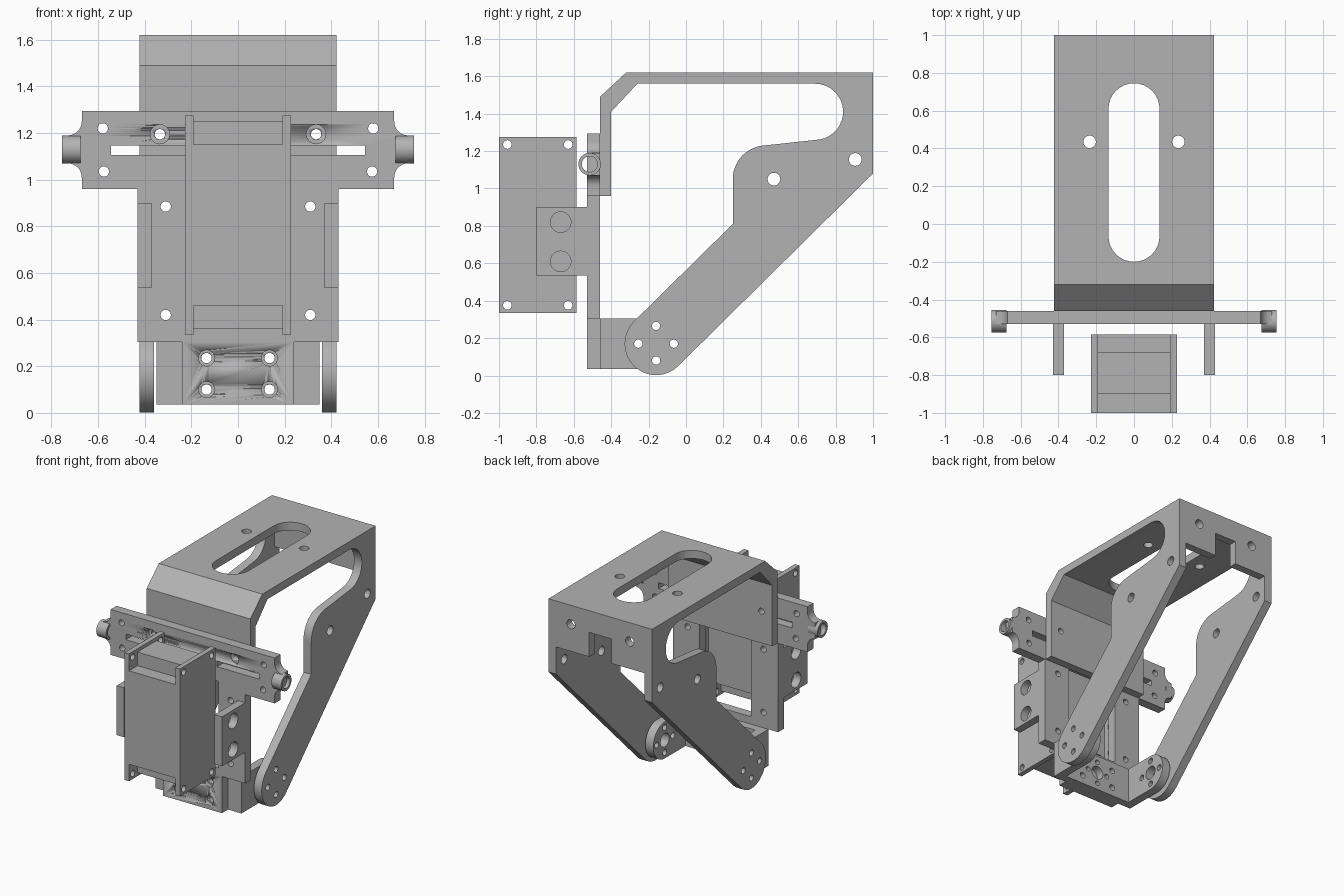
import bpy, bmesh
from math import cos, sin, radians
from mathutils import Matrix

cube = bpy.data.objects.get("Cube")
if cube:
    bpy.data.objects.remove(cube, do_unlink=True)

grey = bpy.data.materials.new("plain grey")
grey.use_nodes = True
grey.diffuse_color = (0.45, 0.45, 0.45, 1)
grey.node_tree.nodes["Principled BSDF"].inputs["Base Color"].default_value = (0.45, 0.45, 0.45, 1)

# Sketch plane for each extrusion axis
FRAMES = {
    "x": Matrix(((0, 0, 1), (1, 0, 0), (0, 1, 0))).to_4x4(),
    "y": Matrix(((1, 0, 0), (0, 0, -1), (0, 1, 0))).to_4x4(),
    "z": Matrix.Identity(4),
}


def arc(cx, cy, r, start, end, n=16):
    angles = [radians(start + (end - start) * i / n) for i in range(n + 1)]
    return [(cx + r * cos(a), cy + r * sin(a)) for a in angles]


def circle(cx, cy, r, n=32):
    return arc(cx, cy, r, 0, 360, n)[:-1]


def rect(u0, u1, v0, v1):
    return [(u0, v0), (u1, v0), (u1, v1), (u0, v1)]


def plate(name, axis, low, high, outline, holes=()):
    """Flat outline with holes, extruded from low to high along an axis."""
    curve = bpy.data.curves.new(name, "CURVE")
    curve.dimensions = "2D"
    curve.fill_mode = "BOTH"
    curve.extrude = (high - low) / 2
    for loop in [outline, *holes]:
        spline = curve.splines.new("POLY")
        spline.points.add(len(loop) - 1)
        for point, (u, v) in zip(spline.points, loop):
            point.co = (u, v, 0, 1)
        spline.use_cyclic_u = True
    obj = bpy.data.objects.new(name, curve)
    bpy.context.collection.objects.link(obj)
    bpy.ops.object.select_all(action="DESELECT")
    obj.select_set(True)
    bpy.context.view_layer.objects.active = obj
    bpy.ops.object.convert(target="MESH")
    obj = bpy.context.view_layer.objects.active
    mesh = obj.data
    middle = (low + high) / 2
    shift = Matrix.Translation((0, 0, -middle if axis == "y" else middle))
    mesh.transform(FRAMES[axis] @ shift)
    bm = bmesh.new()
    bm.from_mesh(mesh)
    bmesh.ops.remove_doubles(bm, verts=bm.verts, dist=0.0001)
    bmesh.ops.recalc_face_normals(bm, faces=bm.faces)
    bm.to_mesh(mesh)
    bm.free()
    mesh.materials.clear()
    mesh.materials.append(grey)
    bpy.ops.object.shade_smooth_by_angle(angle=radians(30))
    return obj


def box(name, x0, x1, y0, y1, z0, z1):
    return plate(name, "z", z0, z1, rect(x0, x1, y0, y1))


def counterbore(obj, spots, y0, y1, r):
    """Sink wide shallow recesses into the front face."""
    for x, z in spots:
        cutter = plate("recess_cutter", "y", y0, y1, circle(x, z, r))
        cutter.hide_render = True
        cut = obj.modifiers.new("recess", "BOOLEAN")
        cut.operation = "DIFFERENCE"
        cut.solver = "EXACT"
        cut.object = cutter
        bpy.context.view_layer.objects.active = obj
        bpy.ops.object.modifier_apply(modifier=cut.name)
        bpy.data.objects.remove(cutter, do_unlink=True)


def both(u, v):
    return [(-u, v), (u, v)]


# Hole patterns shared by several parts
base_screws = both(0.135, 0.10) + both(0.135, 0.235)
upper_screws = both(0.335, 1.195)
horn_screws = [(-0.16, 0.265), (-0.16, 0.08), (-0.255, 0.17), (-0.065, 0.17)]

# Leg: arms on both sides, with the open window above
arm = [(-0.46, 0.96), (-0.40, 0.96), (-0.40, 1.41), (-0.26, 1.56)]
arm += arc(0.69, 1.41, 0.15, 90, -82)
arm += arc(0.43, 1.05, 0.18, 97, 180)
arm += [(0.25, 0.81)]
arm += arc(-0.16, 0.17, 0.168, 135, 315, 28)
arm += [(1, 1.08), (1, 1.62), (-0.32, 1.62), (-0.46, 1.49)]
arm_holes = [circle(0.47, 1.05, 0.034), circle(0.905, 1.155, 0.034)]
arm_holes += [circle(u, v, 0.022) for u, v in horn_screws]

# Rounded ear that carries the joint
ear = [(-0.40, 0.305), (-0.40, 0.035)] + arc(-0.16, 0.17, 0.135, -90, 90, 24)
ear_holes = [circle(u, v, 0.022) for u, v in horn_screws] + [circle(-0.16, 0.17, 0.05)]

for side, s in (("left", 1), ("right", -1)):
    def span(a, b):
        return sorted((s * a, s * b))

    plate(side + "_arm", "x", *span(0.36, 0.423), arm, arm_holes)
    plate(side + "_joint_ear", "x", *span(0.285, 0.35), ear, ear_holes)
    plate(side + "_clamp_tab", "x", *span(0.37, 0.43), rect(-0.80, -0.53, 0.535, 0.90),
          [circle(-0.67, 0.82, 0.055), circle(-0.67, 0.61, 0.055)])
    plate(side + "_pivot_tube", "x", *span(0.675, 0.755),
          circle(-0.515, 1.13, 0.06), [circle(-0.515, 1.13, 0.042)])
    plate(side + "_motor_flange", "x", *span(0.19, 0.227), rect(-1, -0.585, 0.335, 1.275),
          [circle(y, z, 0.023) for y in (-0.955, -0.63) for z in (0.375, 1.235)])

# Leg: cross plates between the arms
slot = arc(0, 0.61, 0.135, 0, 180) + arc(0, -0.065, 0.135, 180, 360)
plate("top_plate", "z", 1.56, 1.62, rect(-0.36, 0.36, -0.26, 1),
      [slot] + [circle(u, v, 0.033) for u, v in both(0.235, 0.435)])
plate("sloped_plate", "x", -0.36, 0.36,
      [(-0.46, 1.41), (-0.40, 1.41), (-0.26, 1.56), (-0.26, 1.62), (-0.32, 1.62), (-0.46, 1.49)])
plate("front_plate", "y", -0.46, -0.40, rect(-0.36, 0.36, 0.96, 1.41),
      [circle(u, v, 0.022) for u, v in upper_screws])
back = [(-0.36, 1.56), (-0.36, 1.28), (-0.09, 1.28), (-0.09, 1.46),
        (0.09, 1.46), (0.09, 1.28), (0.36, 1.28), (0.36, 1.56)]
plate("back_plate", "y", 0.94, 1, back, [circle(u, v, 0.034) for u, v in both(0.24, 1.48)])

# Mounting plate: half outline mirrored, with flared wing ends
half = [(0.24, 0.035), (0.24, 0.305), (0.43, 0.305), (0.43, 0.96), (0.67, 0.96)]
half += arc(0.73, 1.01, 0.06, 180, 90, 10)
half += arc(0.73, 1.25, 0.06, 270, 180, 10)
half += [(0.67, 1.295)]
outline = half + [(-x, z) for x, z in reversed(half)]
small = base_screws + upper_screws + both(0.58, 1.22) + both(0.575, 1.035)
small += both(0.31, 0.885) + both(0.31, 0.42)
openings = [circle(u, v, 0.022) for u, v in small]
openings += [rect(-0.545, -0.2, 1.105, 1.147), rect(0.2, 0.545, 1.105, 1.147)]
openings += [rect(-0.21, 0.21, 0.36, 1.0)]
mount = plate("mounting_plate", "y", -0.53, -0.46, outline, openings)
counterbore(mount, base_screws, -0.55, -0.50, 0.034)
counterbore(mount, upper_screws, -0.55, -0.50, 0.041)

# Joint base behind the lower tab
base_holes = [circle(u, v, 0.022) for u, v in base_screws]
base_holes += [circle(0, 0.17, 0.05)]
base_holes += [circle(u, v, 0.018) for u, v in both(0.085, 0.17) + [(0, 0.255), (0, 0.085)]]
plate("joint_base", "y", -0.46, -0.40, rect(-0.35, 0.35, 0.035, 0.305), base_holes)

# Motor body with its narrower end ribs
box("motor_body", -0.19, 0.19, -1, -0.585, 0.46, 1.15)
box("motor_top_rib", -0.19, 0.19, -0.90, -0.68, 1.15, 1.25)
box("motor_bottom_rib", -0.19, 0.19, -0.90, -0.68, 0.36, 0.46)
